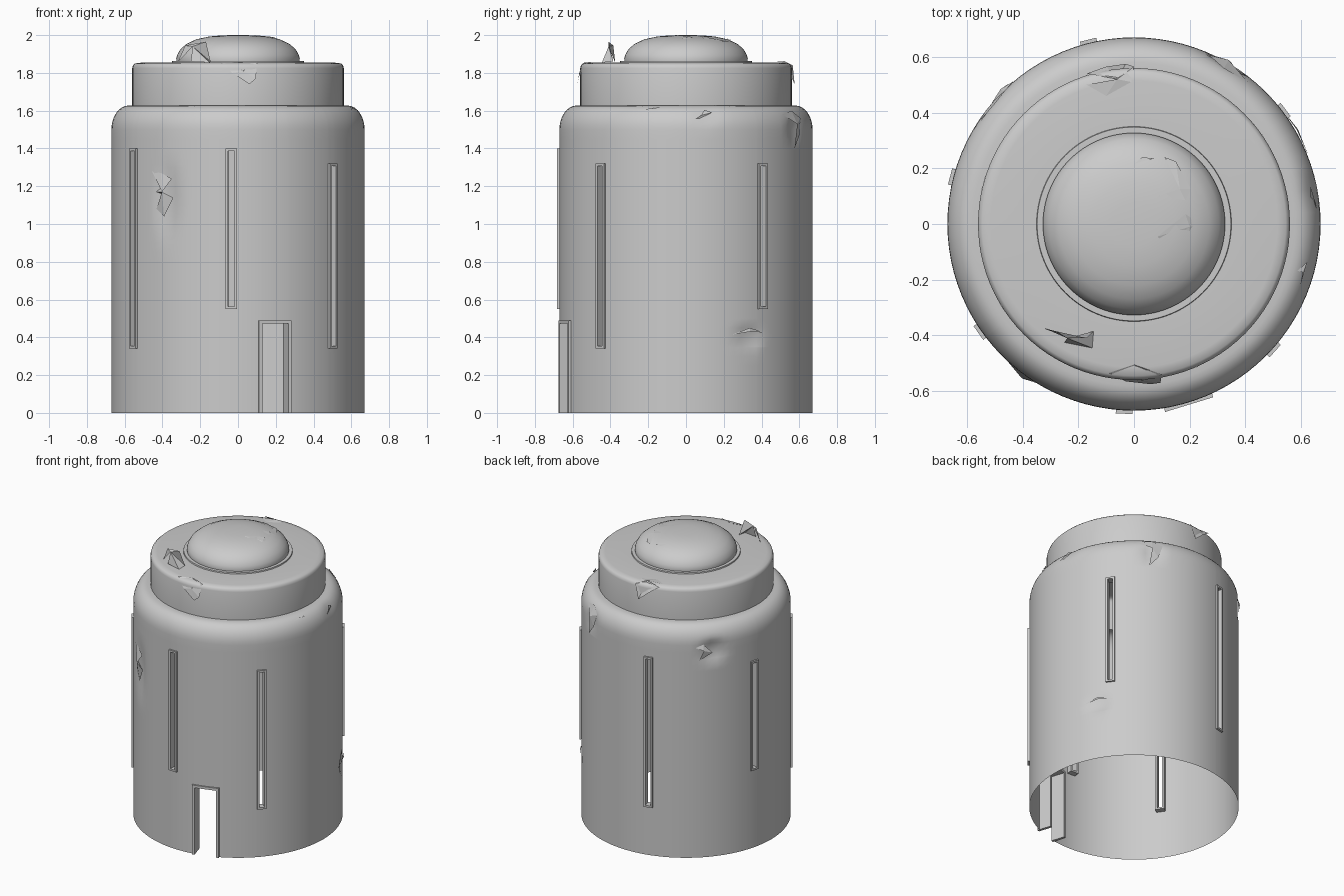
import bpy, bmesh
from math import radians, degrees, asin, sin, cos, atan2, hypot, pi
from mathutils import Matrix, Vector

if "Cube" in bpy.data.objects:
    bpy.data.objects.remove(bpy.data.objects["Cube"])

R = 0.67
# angle, bottom, top of the slot frames
SLOTS = [(267, .55, 1.40), (318, .34, 1.32), (37, .55, 1.32),
         (104, .34, 1.40), (165.5, .55, 1.32), (215, .34, 1.40)]
SLOT_W, SLOT_BAR = .06, .013
DOOR, DOOR_W, DOOR_BAR, DOOR_H = 287, .18, .018, .49

# wall openings: angle, half angle, z0, z1
OPEN = [(a, degrees(asin((SLOT_W / 2 - .006) / R)), z0 + .006, z1 - .006) for a, z0, z1 in SLOTS]
OPEN.append((DOOR, degrees(asin((DOOR_W / 2 - .009) / R)), 0, DOOR_H - .009))


def finish(name, bm, smooth=False):
    me = bpy.data.meshes.new(name)
    bm.to_mesh(me)
    bm.free()
    ob = bpy.data.objects.new(name, me)
    bpy.context.collection.objects.link(ob)
    if smooth:
        bpy.ops.object.select_all(action='DESELECT')
        ob.select_set(True)
        bpy.context.view_layer.objects.active = ob
        bpy.ops.object.shade_smooth_by_angle(angle=radians(35))
    return ob


def lathe(name, profile, openings=(), dents=()):
    angs = {i * 3.75 for i in range(96)}
    for a, h, _, _ in openings:
        angs |= {round(a - h, 3), round(a + h, 3)}
    angs = sorted(angs)
    bm = bmesh.new()
    rings = [[bm.verts.new((r * cos(radians(a)), r * sin(radians(a)), z)) for a in angs]
             for r, z in profile]
    n = len(angs)
    for j in range(len(profile) - 1):
        zc = (profile[j][1] + profile[j + 1][1]) / 2
        for i in range(n):
            k = (i + 1) % n
            ac = (angs[i] + (angs[k] if k else angs[0] + 360)) / 2
            if any(abs(ac - a) < h and z0 < zc < z1 for a, h, z0, z1 in openings):
                continue
            bm.faces.new((rings[j][i], rings[j][k], rings[j + 1][k], rings[j + 1][i]))
    # shallow dents pushed towards the axis
    for v in bm.verts:
        az = atan2(v.co.y, v.co.x)
        for a, z, wa, wz, depth in dents:
            du = (az - radians(a) + pi) % (2 * pi) - pi
            t = hypot(du * R / wa, (v.co.z - z) / wz)
            if t < 1:
                s = 1 - depth * (1 - t * t) ** 2 / R
                v.co.x *= s
                v.co.y *= s
    loose = [v for v in bm.verts if not v.link_faces]
    bmesh.ops.delete(bm, geom=loose, context='VERTS')
    bmesh.ops.remove_doubles(bm, verts=bm.verts, dist=1e-4)
    return finish(name, bm, True)


def frame(name, angle, w, z0, z1, bar, r0, r1, sill=True):
    bm = bmesh.new()
    zm, h = (z0 + z1) / 2, z1 - z0
    bars = [(s * (w - bar) / 2, zm, bar, h) for s in (-1, 1)]
    bars.append((0, z1 - bar / 2, w - 2 * bar, bar))
    if sill:
        bars.append((0, z0 + bar / 2, w - 2 * bar, bar))
    rot = Matrix.Rotation(radians(angle), 4, 'Z')
    for t, z, bw, bh in bars:
        m = rot @ Matrix.Translation(((r0 + r1) / 2, t, z)) @ Matrix.Diagonal((r1 - r0, bw, bh, 1))
        bmesh.ops.create_cube(bm, size=1, matrix=m)
    return finish(name, bm)


def shard(name, *pts):
    """Bent scrap of sheet: a fan of facets round the first point."""
    bm = bmesh.new()
    vs = [bm.verts.new(p) for p in pts]
    for a, b in zip(vs[1:], vs[2:]):
        bm.faces.new((vs[0], a, b))
    return finish(name, bm)


def wall_shard(name, angle, z, r, *pts):
    """Scrap placed on the wall, points are (sideways, up, out)."""
    a = radians(angle)
    o, t = Vector((cos(a), sin(a), 0)), Vector((-sin(a), cos(a), 0))
    return shard(name, *[o * (r + n) + t * u + Vector((0, 0, z + v)) for u, v, n in pts])


# main drum wall with rounded shoulder, open at the base
levels = {round(.05 * i, 3) for i in range(31)}
for _, _, z0, z1 in OPEN:
    levels |= {round(z0, 3), round(z1, 3)}
wall = [(R, z) for z in sorted(levels)]
wall += [(.58 + .09 * cos(t), 1.5 + .127 * sin(t)) for t in [pi / 2 * i / 8 for i in range(1, 9)]]
wall.append((.56, 1.628))
lathe("drum_wall", wall, OPEN,
      [(236, 1.12, .10, .28, .02), (140, 1.45, .11, .11, .03), (30, .40, .12, .08, .02),
       (60, 1.5, .08, .1, .025), (10, 1.58, .1, .08, .01)])

# collar with bevelled rim and flat top
lathe("collar", [(.56, 1.625), (.56, 1.825), (.556, 1.84), (.545, 1.85), (.515, 1.854), (.35, 1.855)])

# dome with a thin ring around its foot
lathe("dome_ring", [(.35, 1.854), (.348, 1.863), (.325, 1.863)])
lathe("dome", [(.326, 1.86), (.327, 1.875), (.322, 1.895), (.305, 1.926), (.27, 1.955),
               (.22, 1.978), (.15, 1.993), (.08, 1.999), (0, 2.0)])

# slot frames and door frame
for i, (a, z0, z1) in enumerate(SLOTS):
    frame(f"slot_frame_{i + 1}", a, SLOT_W, z0, z1, SLOT_BAR, .63, .682)
frame("door_frame", DOOR, DOOR_W, 0, DOOR_H, DOOR_BAR, .58, .678, sill=False)

# torn scraps on the collar top and rim
shard("collar_curl", (-.24, -.41, 1.94), (-.32, -.375, 1.855), (-.28, -.385, 1.945),
      (-.17, -.41, 1.965), (-.145, -.385, 1.86), (-.15, -.445, 1.855), (-.25, -.425, 1.86))
shard("front_rim_tear", (.03, -.562, 1.81), (-.09, -.535, 1.855), (0, -.505, 1.857), (.1, -.54, 1.855),
      (.095, -.57, 1.77), (.06, -.575, 1.74), (-.03, -.565, 1.8), (-.09, -.535, 1.855))
shard("back_rim_tear", (-.06, .52, 1.862), (-.17, .50, 1.857), (-.1, .46, 1.857), (-.01, .51, 1.857),
      (0, .565, 1.84), (-.03, .575, 1.74), (-.1, .565, 1.8), (-.17, .54, 1.85))

# torn scraps on the dome
shard("dome_tear_front", (.2, -.01, 1.985), (.085, -.045, 2.0), (.185, .035, 1.99), (.24, 0, 1.965),
      (.2, -.085, 1.97), (.11, -.08, 1.985), (.085, -.045, 2.0))
shard("dome_tear_back", (.165, .125, 1.985), (.11, .24, 1.965), (.15, .225, 1.965), (.205, .125, 1.972),
      (.185, .085, 1.985), (.085, .1, 1.995))
shard("dome_nick", (.03, .225, 1.978), (.0, .215, 1.983), (.03, .24, 1.974), (.075, .235, 1.974))

# torn scraps on the drum wall and shoulder
wall_shard("front_wall_tear", 234, 1.17, .655, (0, .0, .03), (-.08, .11, .01), (-.02, .1, .012),
           (.05, .07, .01), (-.05, -.0, .012), (.06, -.03, .01), (.0, -.13, .01), (-.05, -.09, .01))
wall_shard("back_left_tear", 138, 1.44, .66, (-.04, .02, .02), (-.09, .04, .005), (-.04, .06, .005),
           (.02, .0, .01), (-.07, -.05, .012))
wall_shard("shoulder_tear_back", 60, 1.53, .655, (0, 0, .025), (-.1, .05, -.01), (0, .07, -.01),
           (.07, .03, .005), (.04, -.06, .015), (-.02, -.13, .02))
wall_shard("shoulder_tear_right", 7, 1.575, .64, (0, 0, .015), (-.06, -.04, .02), (.06, .015, .005),
           (.02, .03, 0))
wall_shard("shoulder_nick_right", 344, 1.605, .63, (0, .01, 0), (-.05, 0, .005), (.04, .01, .005),
           (.0, .015, -.02))
wall_shard("right_wall_lip", 30, .43, .655, (0, .02, .02), (-.1, -.015, .01), (.0, .0, .025), (.1, -.005, .01))
